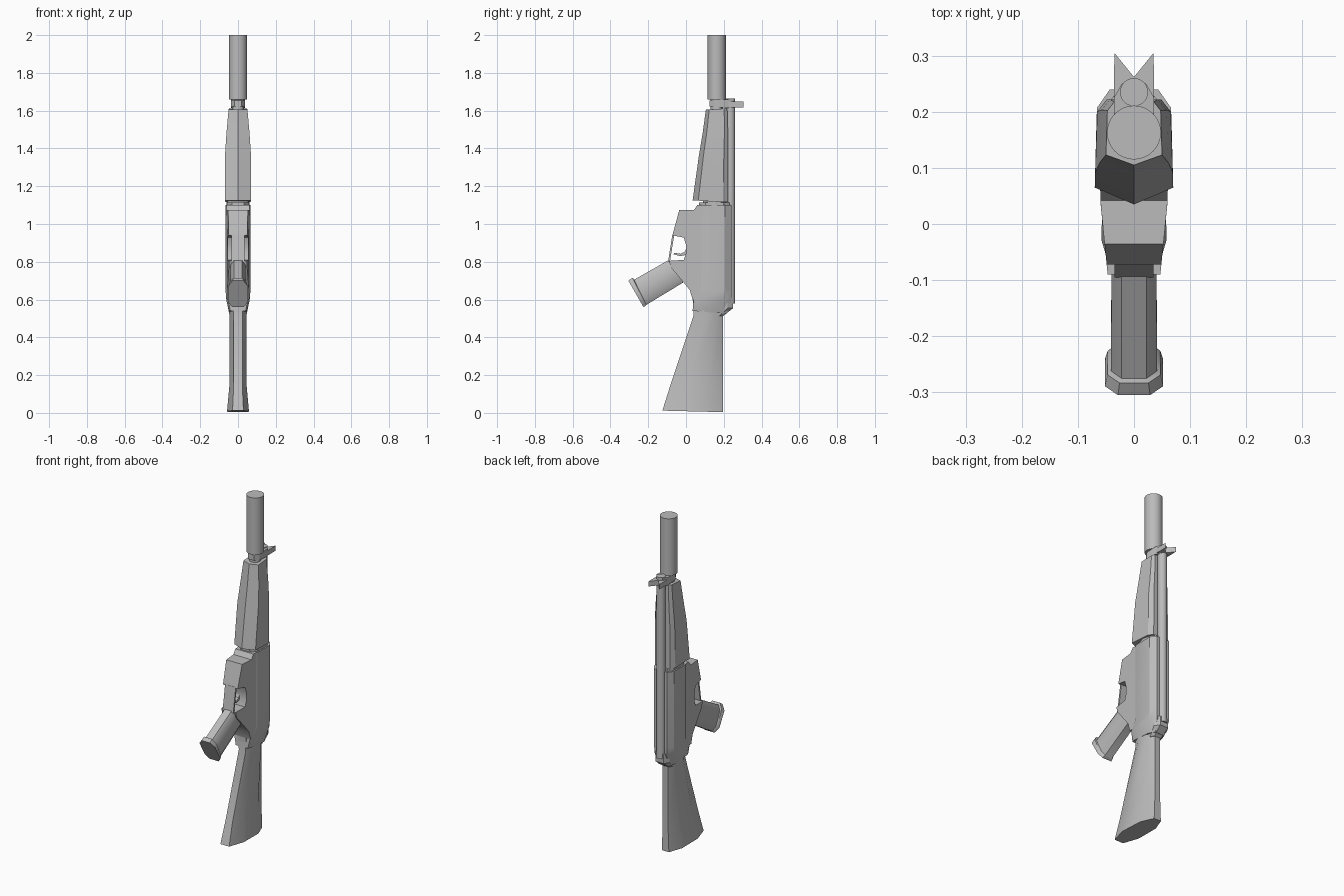
import bpy, bmesh, math

cube = bpy.data.objects.get("Cube")
if cube:
    bpy.data.objects.remove(cube, do_unlink=True)

grey = bpy.data.materials.new("plain_grey")
grey.use_nodes = True
colour = (0.5, 0.5, 0.5, 1)
grey.diffuse_color = colour
grey.node_tree.nodes["Principled BSDF"].inputs["Base Color"].default_value = colour

# Cross-sections: (position from front to back, share of the half width)
OCTAGON = [(0, .55), (.2, 1), (.8, 1), (1, .6)]
KEEL = [(0, 0), (.16, 1), (.86, .95), (1, .7)]
BODY = [(0, .85), (.12, 1), (.8, 1), (1, .65)]
BLADE = [(0, .5), (.3, 1), (.75, .95), (1, .4)]


def finish(name, bm, angle=30):
    bmesh.ops.recalc_face_normals(bm, faces=bm.faces)
    mesh = bpy.data.meshes.new(name)
    bm.to_mesh(mesh)
    bm.free()
    mesh.materials.append(grey)
    obj = bpy.data.objects.new(name, mesh)
    bpy.context.collection.objects.link(obj)
    bpy.ops.object.select_all(action='DESELECT')
    obj.select_set(True)
    bpy.context.view_layer.objects.active = obj
    bpy.ops.object.shade_smooth_by_angle(angle=math.radians(angle))
    return obj


def loft(name, half, stations, angle=30):
    """Skin symmetric sections; a station is (front y, front z, back y, back z, half width)."""
    outline = half + [(t, -u) for t, u in reversed(half) if u]
    bm = bmesh.new()
    rings = [[bm.verts.new((u * w, ya + (yb - ya) * t, za + (zb - za) * t)) for t, u in outline]
             for ya, za, yb, zb, w in stations]
    n = len(outline)
    for a, b in zip(rings, rings[1:]):
        for i in range(n):
            j = (i + 1) % n
            bm.faces.new((a[i], a[j], b[j], b[i]))
    bm.faces.new(rings[0])
    bm.faces.new(rings[-1])
    return finish(name, bm, angle)


def side_plate(name, points, width):
    """Extrude a (y, z) profile across x; width gives the half width at each y."""
    bm = bmesh.new()
    left, right = [[bm.verts.new((s * width(y), y, z)) for y, z in points] for s in (1, -1)]
    bm.faces.new(left)
    bm.faces.new(right)
    for i in range(len(points)):
        j = (i + 1) % len(points)
        bm.faces.new((left[i], left[j], right[j], right[i]))
    return finish(name, bm)


def rod(name, y, radius, z0, z1, sides=24):
    bm = bmesh.new()
    bmesh.ops.create_cone(bm, cap_ends=True, segments=sides, radius1=radius, radius2=radius, depth=z1 - z0)
    bmesh.ops.translate(bm, verts=bm.verts, vec=(0, y, (z0 + z1) / 2))
    return finish(name, bm)


# Round parts along the axis
rod("muzzle_cylinder", .163, .048, 1.66, 2.0, 32)
rod("barrel", .163, .032, 1.05, 1.68)
rod("upper_tube", .235, .025, .58, 1.665)
rod("rear_collar", .15, .06, 1.09, 1.14)

# Handguard, body and stock
loft("handguard", KEEL, [
    (.035, 1.125, .222, 1.115, .070),
    (.068, 1.36, .222, 1.38, .069),
    (.088, 1.48, .222, 1.48, .061),
    (.105, 1.605, .218, 1.612, .050)])
loft("handguard_collar", OCTAGON, [
    (.07, 1.1, .23, 1.1, .058), (.07, 1.113, .23, 1.113, .058)])
loft("receiver", BODY, [
    (.035, .54, .215, .525, .047),
    (.04, .60, .24, .60, .062),
    (.075, .65, .24, .65, .066),
    (.075, 1.10, .24, 1.10, .066)])
loft("rear_cap", OCTAGON, [
    (.10, .512, .195, .512, .035),
    (.10, .555, .25, .555, .045),
    (.10, .61, .25, .61, .045)])
loft("stock", BLADE, [
    (-.125, .012, .195, .004, .058),
    (-.085, .14, .195, .14, .046),
    (.04, .515, .195, .515, .045),
    (.035, .61, .20, .61, .058)], 45)

# Lower housing with an open notch for the trigger
side_plate("lower_housing", [
    (.09, 1.1), (.06, 1.1), (.042, 1.073), (-.036, 1.073), (-.072, .94), (-.012, .928),
    (0, .89), (0, .845), (-.012, .81), (-.09, .805), (-.08, .77), (-.02, .70),
    (.02, .65), (.035, .60), (.09, .60)],
    lambda y: max(.042, min(.06, .056 + .1 * y)))
side_plate("trigger_guard", [
    (-.072, .945), (-.095, .80), (-.085, .80), (-.062, .945)], lambda y: .035)
side_plate("trigger", [
    (.005, .875), (-.008, .852), (-.03, .842), (-.062, .848), (-.066, .84),
    (-.03, .83), (-.005, .835), (.005, .85)], lambda y: .010)

# Angled grip with a flared end
loft("grip", OCTAGON, [
    (-.09, .81, -.015, .69, .040),
    (-.275, .705, -.21, .572, .041),
    (-.283, .715, -.212, .568, .047),
    (-.305, .70, -.225, .56, .052)], 40)

# Front sight: block, notched blade and clamp
bm = bmesh.new()
plan = [(-.036, .20), (.036, .20), (.035, .305), (0, .262), (-.035, .305)]
low, high = [[bm.verts.new((x, y, z)) for x, y in plan] for z in (1.618, 1.648)]
bm.faces.new(low)
bm.faces.new(high)
for i in range(5):
    j = (i + 1) % 5
    bm.faces.new((low[i], low[j], high[j], high[i]))
finish("front_sight", bm)
loft("sight_clamp", OCTAGON, [
    (.125, 1.622, .25, 1.612, .036), (.125, 1.655, .25, 1.662, .036)])
